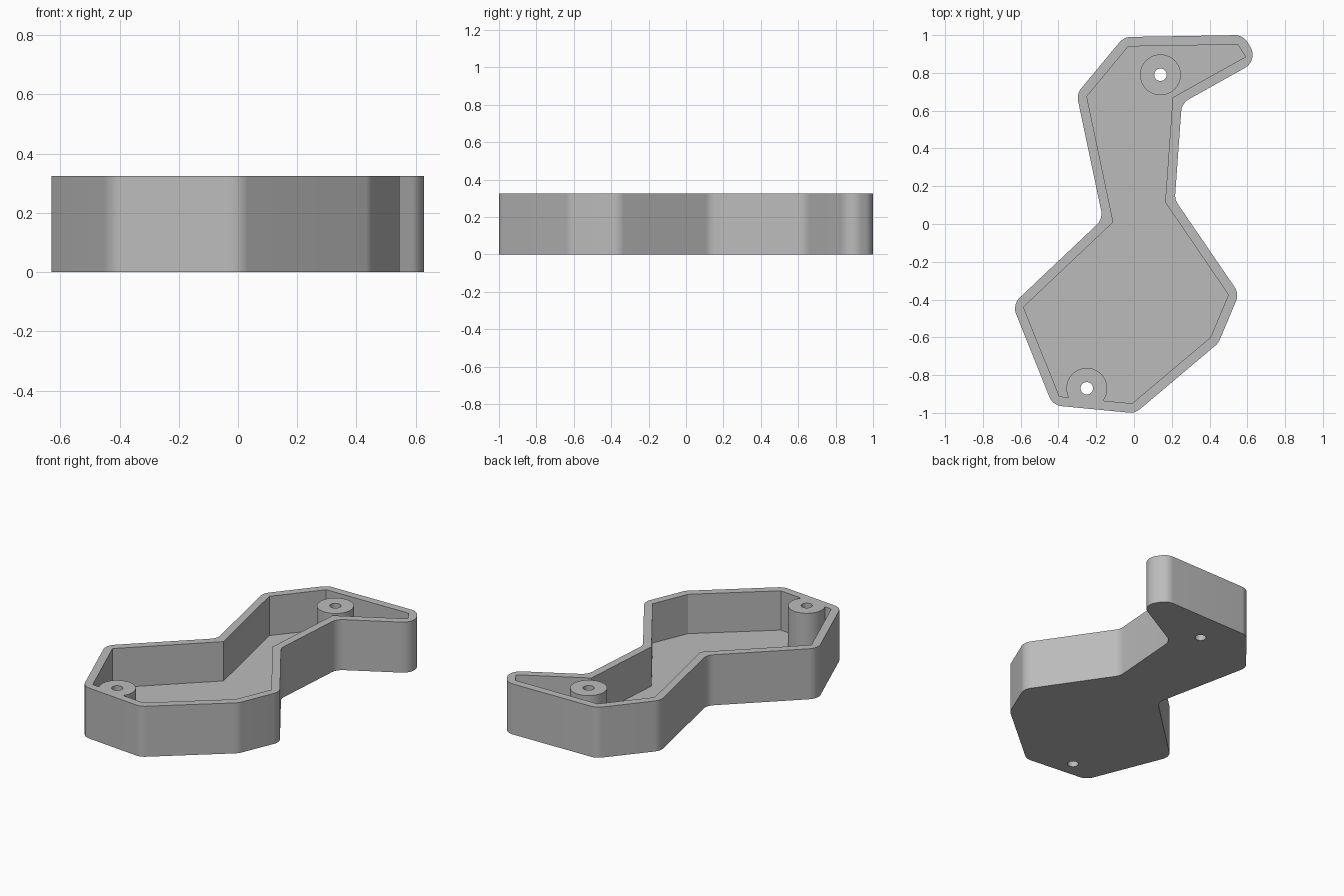
import bpy
import bmesh
import math
from mathutils import Vector

if "Cube" in bpy.data.objects:
    bpy.data.objects.remove(bpy.data.objects["Cube"])

HEIGHT, FLOOR, WALL, FILLET = 0.325, 0.072, 0.05, 0.08
BOSS_R, HOLE_R = 0.108, 0.033
BACK_BOSS, FRONT_BOSS = Vector((0.14, 0.79)), Vector((-0.25, -0.87))

# Sharp cavity outline, counter-clockwise
INNER = [Vector(p) for p in [
    (-0.01, -0.95), (0.405, -0.6), (0.5, -0.375), (0.165, 0.115),
    (0.205, 0.67), (0.59, 0.885), (0.55, 0.95), (-0.03, 0.94),
    (-0.25, 0.675), (-0.11, 0.01), (-0.585, -0.44), (-0.395, -0.913)]]


def arc(centre, radius, start, sweep, steps):
    """Points along an arc, both ends included."""
    angles = [start + sweep * k / steps for k in range(steps + 1)]
    return [centre + Vector((math.cos(a), math.sin(a))) * radius for a in angles]


def circle(centre, radius, steps):
    return arc(centre, radius, 0, math.tau, steps)[:-1]


def rounded_offset(points, distance, radius):
    """Offset the outline outward, then fillet each corner."""
    result = []
    for i, p in enumerate(points):
        d1 = (p - points[i - 1]).normalized()
        d2 = (points[(i + 1) % len(points)] - p).normalized()
        n1, n2 = Vector((d1.y, -d1.x)), Vector((d2.y, -d2.x))
        miter = (n1 + n2) / (1 + n1.dot(n2))
        turn = 1 if d1.x * d2.y > d1.y * d2.x else -1
        centre = p + miter * (distance - turn * radius)
        sweep = turn * math.acos(n1.dot(n2))
        start = math.atan2(turn * n1.y, turn * n1.x)
        result += arc(centre, radius, start, sweep, 10)
    return result


def boss_notch(a, b, centre, radius):
    """Arc of a boss bulging inward from the wall between a and b."""
    along = (b - a).normalized()
    foot = a + along * (centre - a).dot(along)
    half = math.sqrt(radius ** 2 - (centre - foot).length_squared)
    enter, leave = foot - along * half - centre, foot + along * half - centre
    start = math.atan2(enter.y, enter.x) % math.tau
    end = math.atan2(leave.y, leave.x)
    return arc(centre, radius, start, end - start, 32)


def wall(bm, outline, bottom, top):
    """Upright wall; returns its bottom and top edge loops."""
    rings = [[bm.verts.new((p.x, p.y, z)) for p in outline] for z in (bottom, top)]
    low, high = rings
    count = len(outline)
    for i in range(count):
        j = (i + 1) % count
        bm.faces.new((low[i], low[j], high[j], high[i]))
    return [[bm.edges.get((r[i - 1], r[i])) for i in range(count)] for r in rings]


def fill(bm, edges):
    """Flat face between an outline and the holes in it."""
    bmesh.ops.triangle_fill(bm, edges=edges, use_beauty=True, normal=(0, 0, 1))


bm = bmesh.new()

# Upright surfaces: outer wall, cavity wall, free-standing boss, screw holes
cavity = INNER + boss_notch(INNER[-1], INNER[0], FRONT_BOSS, BOSS_R)
outer_low, outer_high = wall(bm, rounded_offset(INNER, WALL, FILLET), 0, HEIGHT)
cavity_low, cavity_high = wall(bm, cavity, FLOOR, HEIGHT)
boss_low, boss_high = wall(bm, circle(BACK_BOSS, BOSS_R, 48), FLOOR, HEIGHT)
back_low, back_high = wall(bm, circle(BACK_BOSS, HOLE_R, 32), 0, HEIGHT)
front_low, front_high = wall(bm, circle(FRONT_BOSS, HOLE_R, 32), 0, HEIGHT)

# Level surfaces: underside, cavity floor, rim with front boss, back boss top
fill(bm, outer_low + back_low + front_low)
fill(bm, cavity_low + boss_low)
fill(bm, outer_high + cavity_high + front_high)
fill(bm, boss_high + back_high)

bmesh.ops.recalc_face_normals(bm, faces=bm.faces)
mesh = bpy.data.meshes.new("tray")
bm.to_mesh(mesh)
bm.free()

# Smooth fillets and bosses, crisp edges elsewhere
mesh.shade_smooth()
mesh.set_sharp_from_angle(angle=math.radians(20))

# Plain grey finish
grey = bpy.data.materials.new("plain grey")
grey.use_nodes = True
colour = (0.5, 0.5, 0.5, 1)
grey.diffuse_color = colour
grey.node_tree.nodes["Principled BSDF"].inputs["Base Color"].default_value = colour
mesh.materials.append(grey)

tray = bpy.data.objects.new("tray", mesh)
bpy.context.collection.objects.link(tray)
